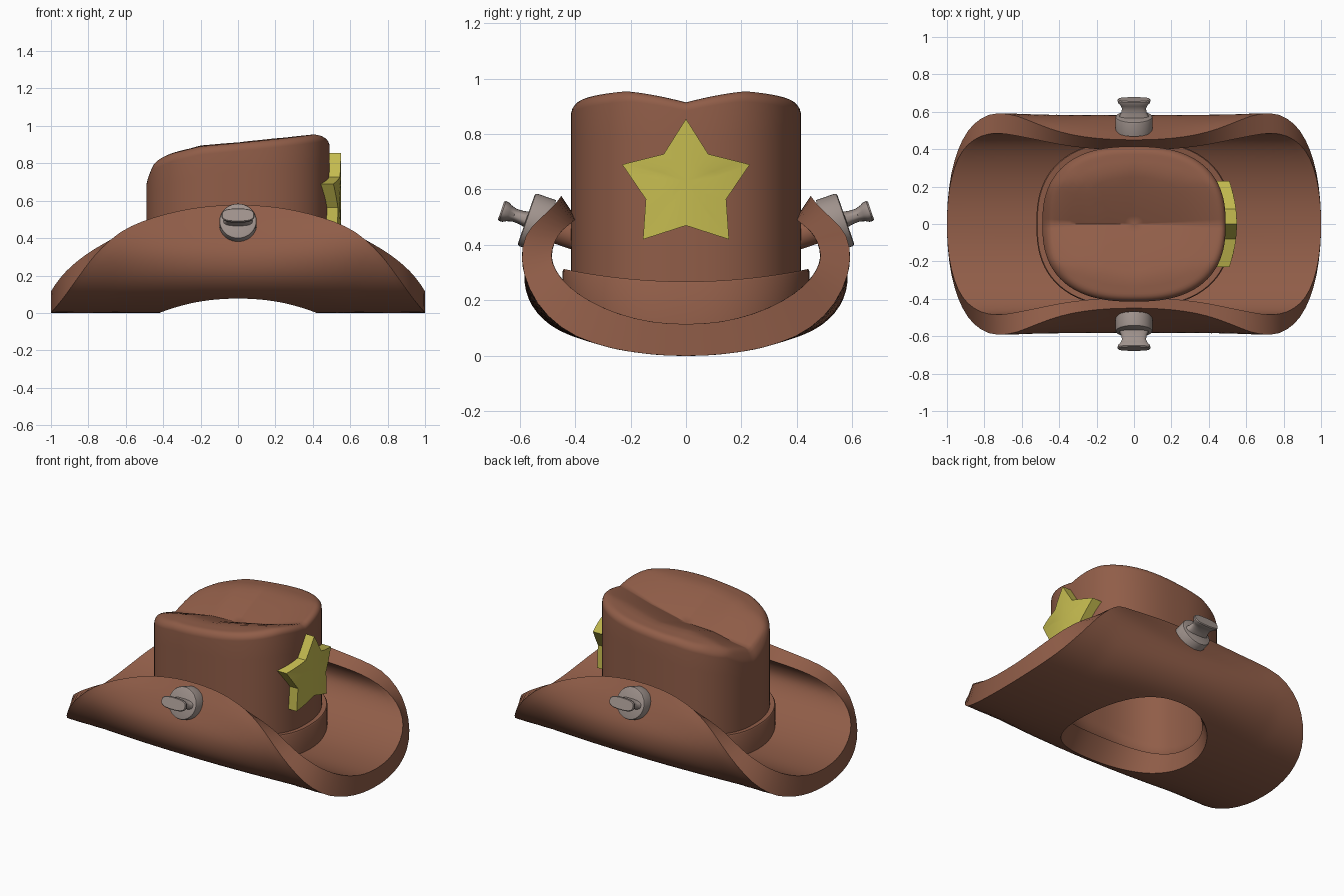
import bpy, bmesh, math

if "Cube" in bpy.data.objects:
    bpy.data.objects.remove(bpy.data.objects["Cube"])

N = 96  # points around each oval ring


def material(name, rgb):
    m = bpy.data.materials.new(name)
    m.diffuse_color = (*rgb, 1)
    m.use_nodes = True
    m.node_tree.nodes["Principled BSDF"].inputs["Base Color"].default_value = m.diffuse_color
    return m


BROWN = material("brown_leather", (0.28, 0.11, 0.065))
GOLD = material("yellow_metal", (0.56, 0.50, 0.08))
STEEL = material("warm_grey", (0.35, 0.29, 0.265))


def finish(name, bm, mat, angle=35, recalc=True):
    if recalc:
        bmesh.ops.recalc_face_normals(bm, faces=bm.faces)
    me = bpy.data.meshes.new(name)
    bm.to_mesh(me)
    bm.free()
    me.materials.append(mat)
    ob = bpy.data.objects.new(name, me)
    bpy.context.collection.objects.link(ob)
    bpy.ops.object.select_all(action='DESELECT')
    ob.select_set(True)
    bpy.context.view_layer.objects.active = ob
    bpy.ops.object.shade_smooth_by_angle(angle=math.radians(angle))
    return ob


def loft(name, rings, mat, caps=(), tip=None, closed=False, angle=35, recalc=True):
    """Bridge rings of points; optionally cap ends, fan to a tip or close up."""
    bm = bmesh.new()
    vs = [[bm.verts.new(p) for p in r] for r in rings]
    n = len(vs[0])
    pairs = list(zip(vs, vs[1:])) + ([(vs[-1], vs[0])] if closed else [])
    for a, b in pairs:
        for j in range(n):
            k = (j + 1) % n
            bm.faces.new((a[j], a[k], b[k], b[j]))
    for c in caps:
        bm.faces.new(vs[c])
    if tip:
        t = bm.verts.new(tip)
        for j in range(n):
            bm.faces.new((vs[-1][j], vs[-1][(j + 1) % n], t))
    return finish(name, bm, mat, angle, recalc)


def oval(a, b, p=2.0, n=N):
    """Superellipse outline, counter-clockwise."""
    out = []
    for i in range(n):
        c, s = math.cos(2 * math.pi * i / n), math.sin(2 * math.pi * i / n)
        r = (abs(c) ** p + abs(s) ** p) ** (-1 / p)
        out.append((a * r * c, b * r * s if i % (n // 2) else 0.0))
    return out


def lerp_table(pts, x):
    for (x0, z0), (x1, z1) in zip(pts, pts[1:]):
        if x <= x1:
            return z0 + (z1 - z0) * max(0, (x - x0) / (x1 - x0))
    return pts[-1][1]


# Brim cross-sections: evenly spaced points from centre to curled tip.
# The underside is rounder at the ends and flatter-sided at mid length.
UNDER = [(0, 0), (.148, .008), (.295, .035), (.43, .09),
         (.535, .19), (.59, .33), (.565, .47), (.46, .575)]
UNDER_MID = [(0, 0), (.16, .01), (.33, .045), (.48, .105),
             (.565, .2), (.58, .32), (.525, .45), (.45, .577)]
UPPER = [(0, .115), (.135, .125), (.265, .16), (.375, .215),
         (.45, .28), (.485, .355), (.46, .435), (.395, .495)]


def section(pts, f):
    """Smooth point on the section at signed fraction f, mirrored about y=0."""
    m = len(pts) - 1
    u = min(abs(f), 1) * m
    i = min(int(u), m - 1)
    t = u - i
    p1, p2 = pts[i], pts[i + 1]
    p0 = pts[i - 1] if i else (-p2[0], p2[1])
    p3 = pts[i + 2] if i + 2 <= m else tuple(2 * b - a for a, b in zip(p1, p2))
    y, z = [0.5 * (2 * b + (c - a) * t + (2 * a - 5 * b + 4 * c - d) * t * t
                   + (3 * b - a - 3 * c + d) * t ** 3)
            for a, b, c, d in zip(p0, p1, p2, p3)]
    return math.copysign(y, f), z


# Brim: flat oval sheet with a head hole, rolled up along the section
hole, outline = oval(.42, .37, 2.2), oval(1, 1, 2.2)
STEPS = 18
rings = []
for under, order in ((False, range(STEPS + 1)), (True, range(STEPS, -1, -1))):
    for k in order:
        t = k / STEPS
        ring = []
        for (hx, hf), (ox, of) in zip(hole, outline):
            x, f = hx + (ox - hx) * t, hf + (of - hf) * t
            y, z = section(UNDER if under else UPPER, f)
            if under:
                w = max(0, 1 - (x / .65) ** 2)
                ym, zm = section(UNDER_MID, f)
                y, z = y + (ym - y) * w, z + (zm - z) * w
            ring.append((x, y, z))
        rings.append(ring)
loft("brim", rings, BROWN, closed=True, angle=45)

# Crown: upright oval wall, sloped top with a V crease, hollow inside
RIDGE = [(-.49, .76), (-.45, .815), (-.35, .86), (-.2, .9), (.43, .96), (.49, .965)]
DEPTH = [(-.49, .05), (-.35, .1), (0, .12), (.25, .09), (.49, .04)]


def crown_top(x, y, r):
    edge = max(0, (r - .91) / .09)
    width = .2 + .1 * (1 - min(1, abs(x) / .49))
    crease = lerp_table(DEPTH, x) * max(0, 1 - abs(y) / width) ** 1.15
    droop = .012 * (y / .415) ** 2 + .042 * (1 - math.sqrt(max(0, 1 - edge ** 2)))
    return lerp_table(RIDGE, x) - crease - droop


def brim_z(y):
    return lerp_table(UPPER[:6], abs(y))


wall = oval(.49, .415, 2.5)
rings = []
for k in range(7):
    t = k / 6
    rings.append([(x, y, (brim_z(y) - .06) * (1 - t) + crown_top(x, y, 1) * t) for x, y in wall])
for r in (.998, .99, .975, .955, .93, .9, .87, .8, .7, .6, .5, .4, .3, .2, .1):
    rings.append([(x * r, y * r, crown_top(x * r, y * r, r)) for x, y in wall])
crown = loft("crown", rings, BROWN, tip=(0, 0, crown_top(0, 0, 0)), angle=50, recalc=False)
shell = crown.modifiers.new("hollow", 'SOLIDIFY')
shell.thickness = .065
shell.offset = -1

# Hat band around the foot of the crown
outer, inner = oval(.522, .445, 2.5), oval(.48, .405, 2.5)


def band_top(y):
    return .268 + .045 * (y / .445) ** 2


loft("hat_band", [[(x, y, brim_z(y) - .04) for x, y in inner],
                  [(x, y, brim_z(y) - .04) for x, y in outer],
                  [(x, y, band_top(y) - .008) for x, y in outer],
                  [(x * .99, y * .99, band_top(y)) for x, y in outer],
                  [(x, y, band_top(y)) for x, y in inner]], BROWN, closed=True)

# Star badge wrapped slightly round the crown
half = [(0, .855), (.08, .728), (.23, .69), (.145, .565), (.155, .42), (0, .47)]
star = half + [(-y, z) for y, z in half[-2:0:-1]]
fine = []
for (y0, z0), (y1, z1) in zip(star, star[1:] + star[:1]):
    fine += [(y0 + (y1 - y0) * t / 4, z0 + (z1 - z0) * t / 4) for t in range(4)]


def star_ring(x, s):
    return [(x - .04 * (y * s / .23) ** 2, y * s, .63 + (z - .63) * s) for y, z in fine]


loft("star_badge", [star_ring(.475, 1), star_ring(.55, 1), star_ring(.55, .5)],
     GOLD, caps=(0,), tip=(.55, 0, .63), angle=30)

# Side fasteners: peg through the brim, round washer and flared key
TILT = math.radians(19)


def tilted(sign, d, a, b, p=2.0):
    c, s = math.cos(TILT), math.sin(TILT)
    return [(u, sign * (.51 + d * c - v * s), .47 + d * s + v * c) for u, v in oval(a, b, p, 40)]


for sign, side in ((-1, "front"), (1, "back")):
    loft(side + "_peg", [tilted(sign, d, .05, .05) for d in (-.13, .02)], BROWN, caps=(0, -1))
    loft(side + "_washer", [tilted(sign, d, r, r) for d, r in
         ((-.01, .1), (.06, .1), (.067, .097), (.07, .09))], STEEL, caps=(0, -1))
    loft(side + "_key", [tilted(sign, d, a, b, 2.8) for d, a, b in
         ((.065, .08, .03), (.09, .068, .025), (.115, .064, .024), (.135, .074, .03),
          (.148, .086, .037), (.16, .088, .038), (.166, .084, .034))], STEEL, caps=(0, -1))
